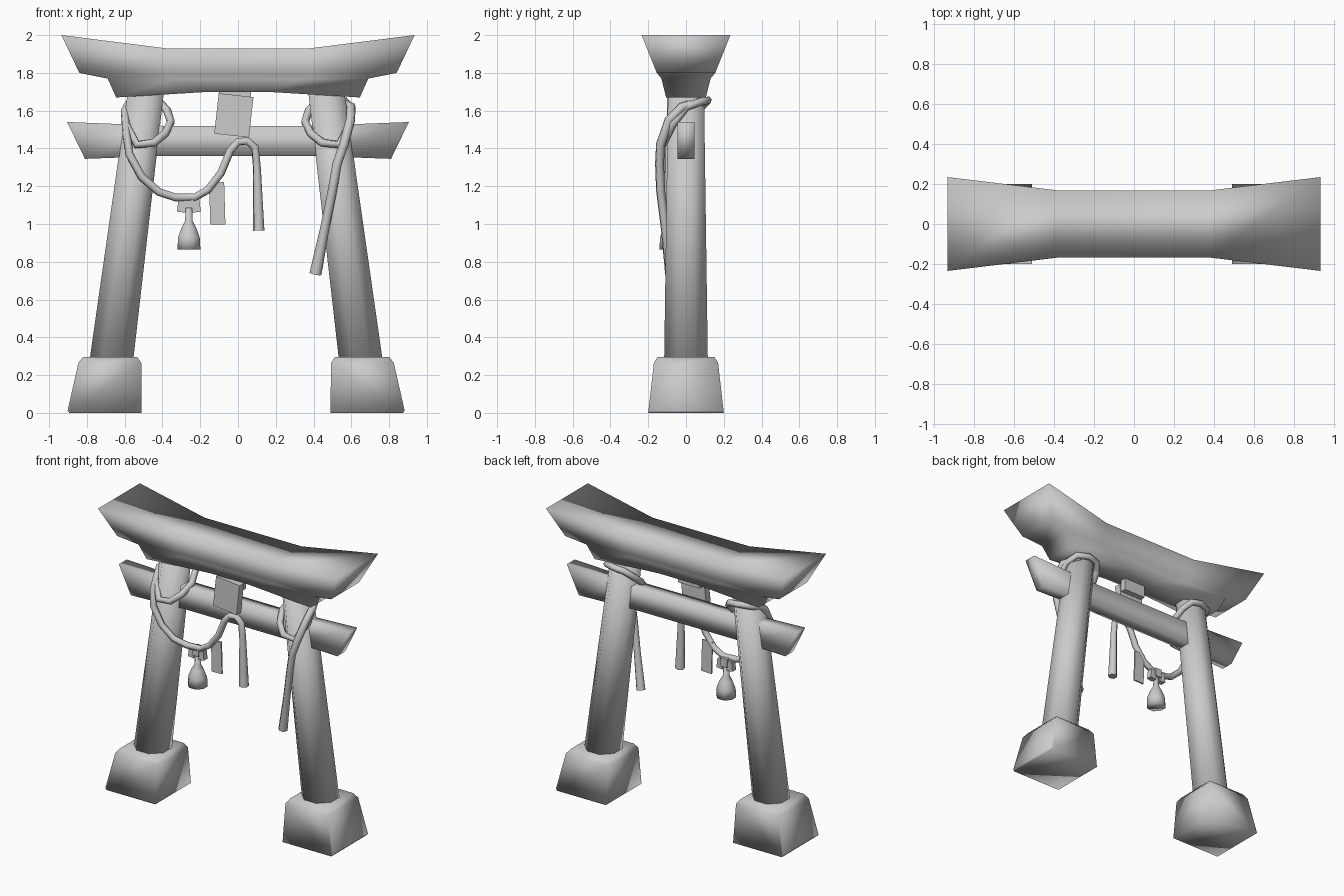
import bpy
from math import sin, cos, pi

cube = bpy.data.objects.get("Cube")
if cube:
    bpy.data.objects.remove(cube)

stone = bpy.data.materials.new("plain grey")
stone.use_nodes = True
GREY = (0.6, 0.6, 0.6, 1)
stone.diffuse_color = GREY
stone.node_tree.nodes["Principled BSDF"].inputs["Base Color"].default_value = GREY


def activate(obj):
    bpy.ops.object.select_all(action="DESELECT")
    obj.select_set(True)
    bpy.context.view_layer.objects.active = obj


def loft(name, rings, cap=None, smooth=True):
    """Skin stacked rings (bottom to top, counter-clockwise) and close both ends."""
    n = len(rings[0])
    verts = [p for ring in rings for p in ring]
    faces = []
    for level in range(len(rings) - 1):
        a, b = level * n, (level + 1) * n
        for i in range(n):
            j = (i + 1) % n
            faces.append((a + i, a + j, b + j, b + i))
    top = (len(rings) - 1) * n
    for face in cap or [tuple(range(n))]:
        faces.append(tuple(reversed(face)))
        faces.append(tuple(top + i for i in face))
    mesh = bpy.data.meshes.new(name)
    mesh.from_pydata(verts, [], faces)
    mesh.materials.append(stone)
    obj = bpy.data.objects.new(name, mesh)
    bpy.context.collection.objects.link(obj)
    for poly in mesh.polygons:
        poly.use_smooth = smooth
    return obj


def circle(x, y, z, r, sides=8):
    return [(x + r * cos(2 * pi * (i + .5) / sides),
             y + r * sin(2 * pi * (i + .5) / sides), z) for i in range(sides)]


def rectangle(x0, x1, y0, y1, z):
    return [(x0, y0, z), (x1, y0, z), (x1, y1, z), (x0, y1, z)]


def beam_ring(end, mid):
    """Ring of a bent beam: end and mid are (half length, half depth, height)."""
    (ex, ey, ez), (mx, my, mz) = end, mid
    front = [(-ex, -ey, ez), (-mx, -my, mz), (mx, -my, mz), (ex, -ey, ez)]
    return front + [(x, -y, z) for x, y, z in reversed(front)]


def box(name, x, y, z, sx, sy, sz, turn=0):
    bpy.ops.mesh.primitive_cube_add(size=1, location=(x, y, z), rotation=(0, turn, 0))
    obj = bpy.context.object
    obj.name = name
    obj.scale = (sx, sy, sz)
    obj.data.materials.append(stone)
    return obj


def rope(name, points, radius=0.022, closed=False, tail=1.0):
    curve = bpy.data.curves.new(name, "CURVE")
    curve.dimensions = "3D"
    curve.bevel_depth = radius
    curve.bevel_resolution = 1
    curve.use_fill_caps = True
    spline = curve.splines.new("POLY")
    spline.points.add(len(points) - 1)
    for point, co in zip(spline.points, points):
        point.co = (*co, 1)
    spline.points[-1].radius = tail
    spline.use_cyclic_u = closed
    curve.materials.append(stone)
    obj = bpy.data.objects.new(name, curve)
    bpy.context.collection.objects.link(obj)
    activate(obj)
    bpy.ops.object.convert(target="MESH")
    bpy.ops.object.shade_smooth()


# Curved top lintel with a stepped underside, and the straight tie beam
bent_cap = [(0, 1, 6, 7), (1, 2, 5, 6), (2, 3, 4, 5)]
loft("top_lintel", [
    beam_ring((.645, .105, 1.67), (.15, .10, 1.70)),
    beam_ring((.69, .13, 1.77), (.36, .115, 1.765)),
    beam_ring((.84, .155, 1.80), (.38, .125, 1.79)),
    beam_ring((.935, .235, 2.0), (.38, .168, 1.93)),
], bent_cap)
loft("tie_beam", [
    beam_ring((.81, .045, 1.345), (.40, .045, 1.36)),
    beam_ring((.905, .045, 1.54), (.40, .045, 1.52)),
], bent_cap)

# Leaning pillars on tapered footings
for side, label in ((-1, "right"), (1, "left")):
    def px(x):
        return side * x - .01

    loft(label + "_pillar", [circle(px(.66), 0, .28, .125),
                             circle(px(.475), 0, 1.72, .103)])
    rings = []
    for outer, inner, depth, z in ((.895, .50, .20, 0), (.835, .502, .17, .265),
                                   (.81, .525, .15, .297)):
        x0, x1 = sorted((px(outer), px(inner)))
        rings.append(rectangle(x0, x1, -depth, depth, z))
    footing = loft(label + "_footing", rings)
    # Round the upright corners, less so towards the ground
    bevel = footing.modifiers.new("rounded_rim", "BEVEL")
    bevel.width = .012
    bevel.segments = 1
    bevel.limit_method = "ANGLE"
    bevel.angle_limit = 1.75

# Slanted rope loops tied round the pillar heads
loop = [(0, .115, 1.655), (-.08, .085, 1.65), (-.105, .0, 1.62), (-.11, -.07, 1.53),
        (-.05, -.125, 1.42), (.04, -.125, 1.43), (.10, -.08, 1.48),
        (.13, -.01, 1.54), (.11, .06, 1.60), (.07, .105, 1.645)]
rope("right_rope_loop", [(x - .485, y, z) for x, y, z in loop], closed=True)
rope("left_rope_loop", [(.485 - x, y, z) for x, y, z in loop], closed=True)

# Draped rope with its loose end, and the long end on the left pillar
rope("draped_rope", [
    (-.55, .07, 1.65), (-.60, -.03, 1.60), (-.59, -.11, 1.47), (-.575, -.13, 1.37),
    (-.51, -.13, 1.25), (-.42, -.12, 1.17), (-.33, -.10, 1.14), (-.23, -.09, 1.14),
    (-.16, -.09, 1.18), (-.09, -.09, 1.27), (-.04, -.09, 1.39), (0, -.09, 1.435),
    (.05, -.09, 1.44), (.09, -.09, 1.405), (.10, -.09, 1.30), (.11, -.09, .965)],
    tail=1.45)
rope("hanging_rope", [
    (.53, .08, 1.65), (.60, -.02, 1.62), (.595, -.09, 1.55), (.56, -.135, 1.42),
    (.525, -.14, 1.32), (.50, -.135, 1.18), (.46, -.11, .98), (.41, -.08, .735)],
    radius=.025, tail=1.3)

# Tilted plaque and paper tag
box("plaque", -.022, -.075, 1.575, .185, .05, .215, turn=.11)
box("plaque_hanger", -.015, -.03, 1.66, .17, .04, .09)
box("paper_tag", -.11, -.08, 1.11, .08, .01, .225, turn=-.03)

# Bell with its knot
for i, turn in ((-1, .12), (1, -.12)):
    box("bell_bow", -.26 + i * .037, -.08, 1.095, .045, .04, .065, turn)
box("bell_knot", -.26, -.08, 1.115, .05, .055, .06)
bell_profile = [(.866, .066), (.93, .062), (.98, .042), (1.015, .022), (1.09, .018)]
loft("bell", [circle(-.26, -.08, z, r, 8) for z, r in bell_profile])
